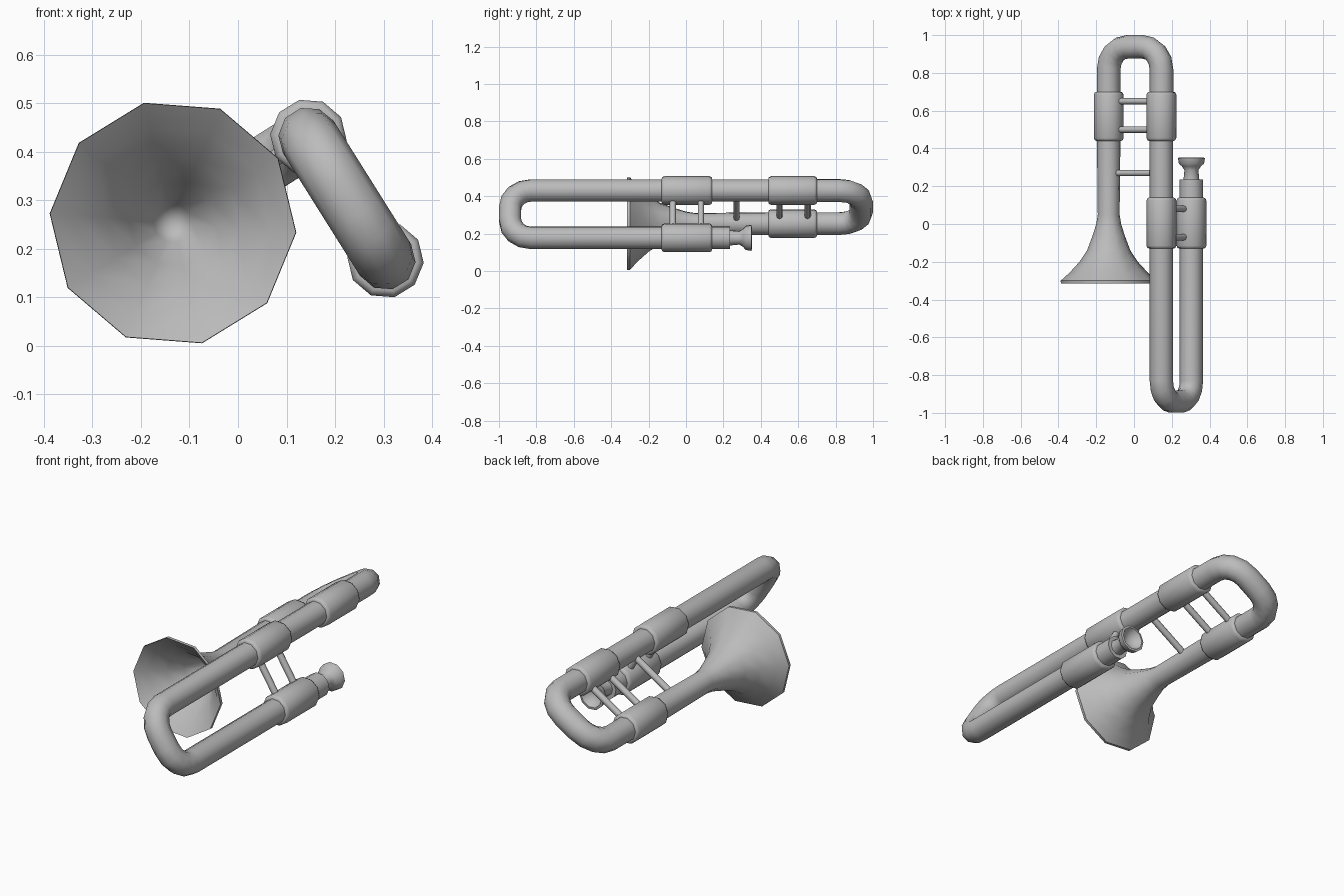
import bpy, bmesh, math
from mathutils import Vector

cube = bpy.data.objects.get("Cube")
if cube:
    bpy.data.objects.remove(cube, do_unlink=True)

SIDES = 10
PHASE = math.radians(-4.4)
UPPER = Vector((0.145, 0, 0.43))     # long middle tube
LOWER = Vector((0.304, 0, 0.177))    # mouthpiece tube
BELL = Vector((-0.134, 0, 0.253))    # bell tube

metal = bpy.data.materials.new("grey_metal")
metal.use_nodes = True
GREY = (0.5, 0.5, 0.5, 1)
metal.diffuse_color = GREY
metal.node_tree.nodes["Principled BSDF"].inputs["Base Color"].default_value = GREY


def skin(name, rings, cap=True):
    """Bridge a list of point rings into one smooth object."""
    bm = bmesh.new()
    loops = [[bm.verts.new(p) for p in ring] for ring in rings]
    for a, b in zip(loops, loops[1:]):
        for i in range(len(a)):
            j = (i + 1) % len(a)
            bm.faces.new((a[i], a[j], b[j], b[i]))
    if cap:
        bm.faces.new(loops[0])
        bm.faces.new(loops[-1])
    bmesh.ops.remove_doubles(bm, verts=bm.verts, dist=0.0001)
    bmesh.ops.recalc_face_normals(bm, faces=bm.faces)
    mesh = bpy.data.meshes.new(name)
    bm.to_mesh(mesh)
    bm.free()
    mesh.materials.append(metal)
    obj = bpy.data.objects.new(name, mesh)
    bpy.context.collection.objects.link(obj)
    bpy.ops.object.select_all(action='DESELECT')
    obj.select_set(True)
    bpy.context.view_layer.objects.active = obj
    bpy.ops.object.shade_smooth_by_angle(angle=math.radians(50))
    return obj


def ring(centre, n, b, radius, turn=PHASE, sides=SIDES):
    steps = [turn + math.tau * i / sides for i in range(sides)]
    return [centre + radius * (math.cos(a) * n + math.sin(a) * b) for a in steps]


def lathe(name, axis, profile):
    """Revolve (y, radius) pairs about a tube axis."""
    x, z = Vector((1, 0, 0)), Vector((0, 0, 1))
    return skin(name, [ring(axis + Vector((0, y, 0)), x, z, r) for y, r in profile])


def bow(name, a, b, start, end, turn_y, tip_y, radius):
    """U-shaped tube from axis a round to axis b, bending towards tip_y."""
    u = (b - a).normalized()
    width = (b - a).length
    side = u.cross(Vector((0, 1, 0)))
    corner = abs(tip_y - turn_y)
    f = Vector((0, math.copysign(1, tip_y - turn_y), 0))
    # each step: distance across, y position, bend angle
    steps = [(0, start, 0)]
    for k in range(5):
        t = math.pi / 2 * k / 4
        steps.append((corner * (1 - math.cos(t)), turn_y + f.y * corner * math.sin(t), t))
    steps += [(width - d, y, math.pi - t) for d, y, t in reversed(steps[1:])]
    steps.append((width, end, math.pi))
    turn = PHASE - math.atan2(u.z, u.x)
    rings = []
    for d, y, t in steps:
        n = math.cos(t) * u - math.sin(t) * f
        rings.append(ring(a + u * d + Vector((0, y, 0)), n, -side * -1, radius, turn))
    return skin(name, rings)


def brace(name, a, b, y):
    d = (b - a).normalized()
    p = Vector((0, y, 0))
    across = d.cross(Vector((0, 1, 0)))
    skin(name, [ring(c + p, Vector((0, 1, 0)), across, 0.017, 0, 8) for c in (a, b)])


# Tubes
bow("slide_tube", LOWER, UPPER, 0.235, 0.6, -0.83, -0.94, 0.062)
bow("tuning_tube", UPPER, BELL, 0.5, 0.5, 0.82, 0.938, 0.063)

# Flared bell, outer wall then inner wall
lathe("bell", BELL, [
    (0.5, 0.063), (0.05, 0.058), (0, 0.066), (-0.06, 0.085), (-0.14, 0.115),
    (-0.2, 0.155), (-0.26, 0.21), (-0.3, 0.255), (-0.315, 0.254),
    (-0.27, 0.2), (-0.2, 0.138), (-0.13, 0.09), (-0.03, 0.04), (0.02, 0)])

# Sleeves
for name, axis, y0, y1 in (("slide_sleeve_upper", UPPER, -0.13, 0.14),
                           ("slide_sleeve_lower", LOWER, -0.13, 0.14),
                           ("tuning_sleeve_upper", UPPER, 0.44, 0.7),
                           ("tuning_sleeve_bell", BELL, 0.44, 0.7)):
    lathe(name, axis, [(y0, 0.066), (y0 + 0.004, 0.074), (y0 + 0.015, 0.079),
                       (y1 - 0.015, 0.079), (y1 - 0.004, 0.074), (y1, 0.066)])

# Braces
for i, y in enumerate((0.27, 0.5, 0.65)):
    brace(f"bell_brace_{i + 1}", BELL, UPPER, y)
for i, y in enumerate((-0.07, 0.08)):
    brace(f"slide_brace_{i + 1}", LOWER, UPPER, y)

# Mouthpiece with dished cup
lathe("mouthpiece", LOWER, [
    (0.2, 0.042), (0.235, 0.042), (0.285, 0.037), (0.305, 0.05), (0.32, 0.067),
    (0.35, 0.072), (0.352, 0.06), (0.325, 0.045), (0.305, 0)])
